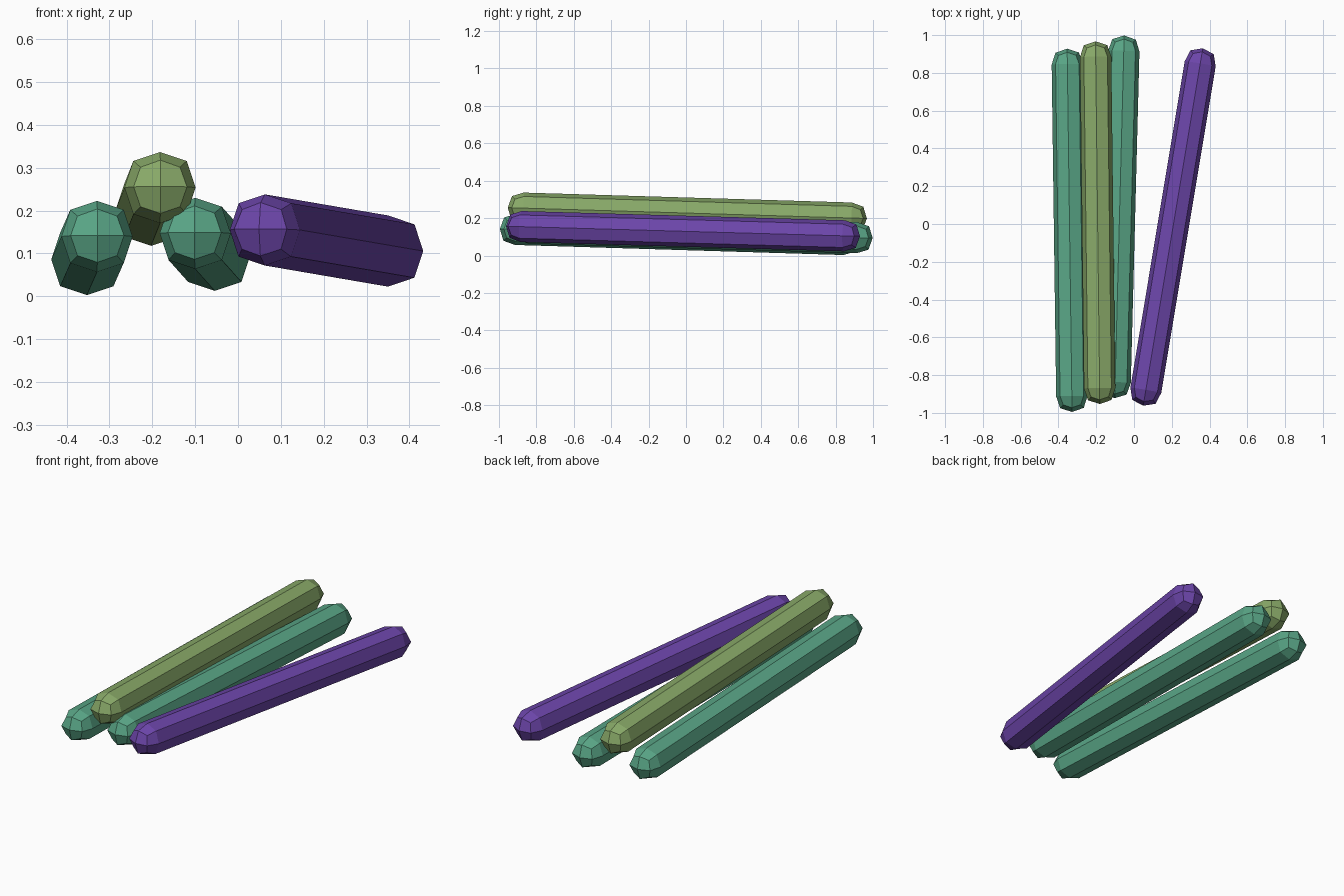
import bpy, bmesh, math
from mathutils import Vector

if "Cube" in bpy.data.objects:
    bpy.data.objects.remove(bpy.data.objects["Cube"])

R = 0.083  # stick radius


def material(name, rgb):
    m = bpy.data.materials.new(name)
    m.diffuse_color = (*rgb, 1)
    m.use_nodes = True
    m.node_tree.nodes["Principled BSDF"].inputs["Base Color"].default_value = m.diffuse_color
    return m


teal = material("teal", (0.10, 0.38, 0.24))
olive = material("olive", (0.25, 0.40, 0.14))
purple = material("purple", (0.15, 0.06, 0.40))


def ring(bm, centre, axis, side, up, end):
    """Eight vertices: the rounded end ring if end, else the full body ring."""
    verts = []
    for k in range(8):
        corner = k % 2
        if end:
            r, d = (0.786, 0.56) if corner else (0.75, 0.75)
        else:
            r, d = (1.06, 0) if corner else (1, 0)
        a = k * math.pi / 4
        offset = side * math.cos(a) * r + up * math.sin(a) * r + axis * d
        verts.append(bm.verts.new(centre + offset * R))
    return verts


def stick(name, front, back, mat):
    front, back = Vector(front), Vector(back)
    axis = (back - front).normalized()
    side = axis.cross(Vector((0, 0, 1))).normalized()
    up = side.cross(axis)
    f, b = front + axis * R, back - axis * R
    bm = bmesh.new()
    rings = [ring(bm, f, -axis, side, up, True), ring(bm, f, -axis, side, up, False),
             ring(bm, b, axis, side, up, False), ring(bm, b, axis, side, up, True)]
    # long sides and rounded shoulders
    for r0, r1 in zip(rings, rings[1:]):
        for k in range(8):
            n = (k + 1) % 8
            bm.faces.new((r0[k], r0[n], r1[n], r1[k]))
    # four-quad tips
    for tip, r in ((front, rings[0]), (back, rings[-1])):
        c = bm.verts.new(tip)
        for k in range(0, 8, 2):
            bm.faces.new((c, r[k], r[k + 1], r[(k + 2) % 8]))
    bmesh.ops.recalc_face_normals(bm, faces=bm.faces)
    mesh = bpy.data.meshes.new(name)
    bm.to_mesh(mesh)
    bm.free()
    mesh.materials.append(mat)
    bpy.context.collection.objects.link(bpy.data.objects.new(name, mesh))


# two lower sticks, one resting on top, one leaning out to the side
stick("left_stick", (-0.328, -0.995, 0.142), (-0.354, 0.928, 0.083), teal)
stick("middle_stick", (-0.102, -0.922, 0.149), (-0.052, 0.998, 0.093), teal)
stick("top_stick", (-0.181, -0.953, 0.256), (-0.204, 0.967, 0.198), olive)
stick("side_stick", (0.049, -0.962, 0.157), (0.364, 0.93, 0.103), purple)
